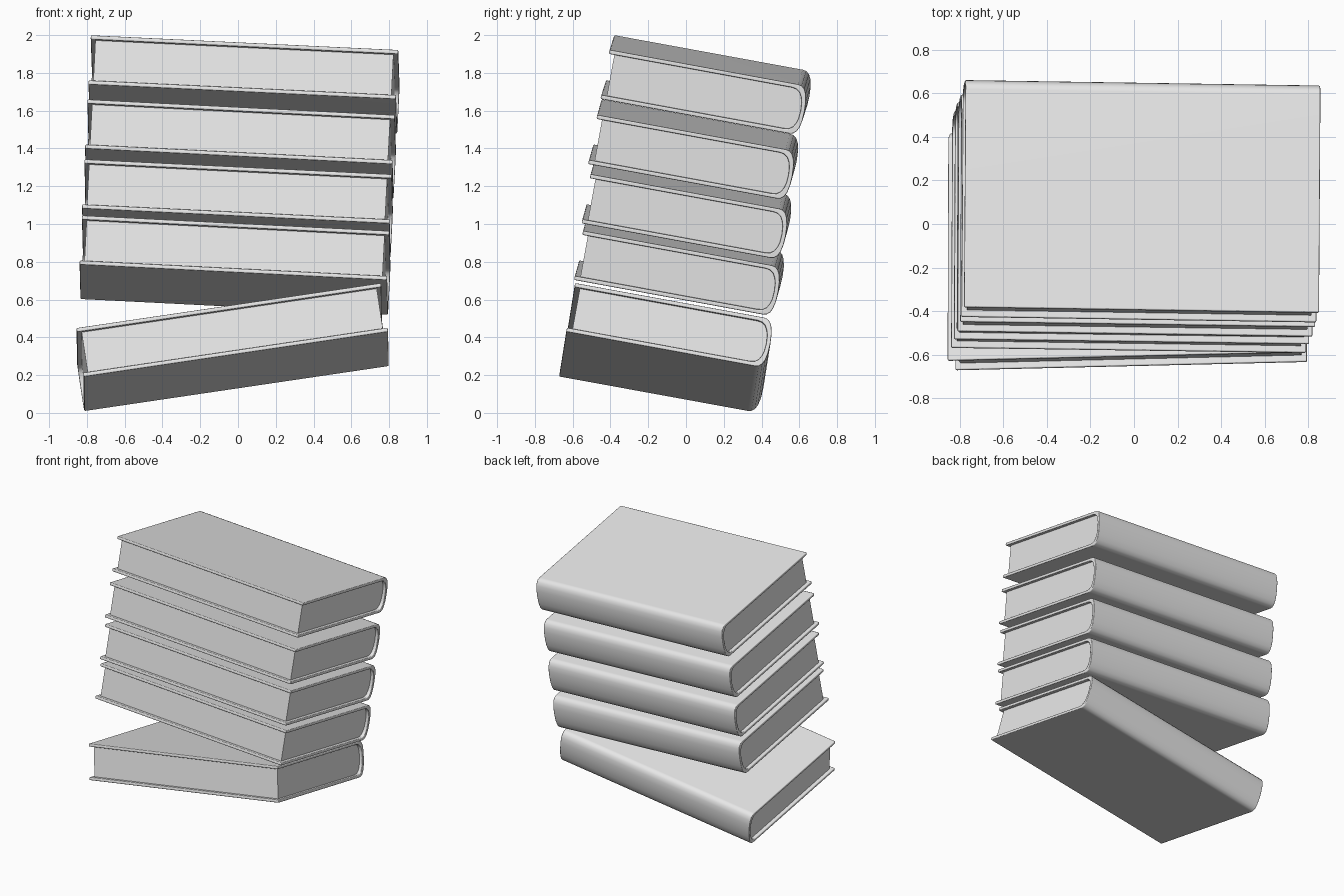
import bpy, bmesh, math
from mathutils import Vector, Matrix

if "Cube" in bpy.data.objects:
    bpy.data.objects.remove(bpy.data.objects["Cube"], do_unlink=True)

LENGTH, HALF, BOARD = 1.63, 0.1325, 0.022

grey = bpy.data.materials.new("plain_grey")
grey.use_nodes = True
grey.diffuse_color = (0.8, 0.8, 0.8, 1)
grey.node_tree.nodes["Principled BSDF"].inputs["Base Color"].default_value = (0.8, 0.8, 0.8, 1)


def mirrored(half):
    """Complete a side profile given from the top down to the middle."""
    return half + [(y, -z) for y, z in reversed(half) if z > 0]


def extruded(name, profile, length, bevel):
    """Extrude a (y, z) profile along x and round its hard edges."""
    bm = bmesh.new()
    face = bm.faces.new([bm.verts.new((-length / 2, y, z)) for y, z in profile])
    ext = bmesh.ops.extrude_face_region(bm, geom=[face], use_keep_orig=True)
    moved = [v for v in ext["geom"] if isinstance(v, bmesh.types.BMVert)]
    bmesh.ops.translate(bm, verts=moved, vec=(length, 0, 0))
    bmesh.ops.recalc_face_normals(bm, faces=bm.faces)
    if bevel:
        hard = [e for e in bm.edges if e.calc_face_angle(0) > math.radians(45)]
        bmesh.ops.bevel(bm, geom=hard, offset=bevel, segments=2, profile=0.5, affect='EDGES')
    mesh = bpy.data.meshes.new(name)
    bm.to_mesh(mesh)
    bm.free()
    mesh.materials.append(grey)
    return mesh


def add(name, mesh, matrix):
    obj = bpy.data.objects.new(name, mesh)
    bpy.context.collection.objects.link(obj)
    obj.matrix_world = matrix
    bpy.ops.object.select_all(action='DESELECT')
    obj.select_set(True)
    bpy.context.view_layer.objects.active = obj
    bpy.ops.object.shade_smooth_by_angle(angle=math.radians(50))
    obj.modifiers.new("even_shading", 'WEIGHTED_NORMAL').keep_sharp = True


# Rounded spine, outside and inside of the cover
outer = [(1.015, HALF), (1.035, HALF - 0.004), (1.052, HALF - 0.018),
         (1.064, HALF - 0.042), (1.072, HALF - 0.08), (1.075, 0)]
inner = [(0.985, HALF - BOARD), (1.01, HALF - 0.026), (1.03, HALF - 0.04),
         (1.042, HALF - 0.062), (1.05, HALF - 0.09), (1.053, 0)]

cover_profile = mirrored([(0, HALF)] + outer) + mirrored([(0, HALF - BOARD)] + inner)[::-1]
cover_mesh = extruded("book_cover", cover_profile, LENGTH, 0.006)
page_mesh = extruded("page_block", mirrored([(0.03, HALF - BOARD)] + inner), LENGTH - 0.05, 0)

# Left and right ends of each book's top front edge, from the top down
stack = [
    ((-0.78, -0.38, 2.0), (0.85, -0.405, 1.922)),
    ((-0.79, -0.447, 1.66), (0.825, -0.47, 1.578)),
    ((-0.807, -0.483, 1.343), (0.81, -0.505, 1.264)),
    ((-0.823, -0.522, 1.046), (0.80, -0.545, 0.964)),
    ((-0.855, -0.625, 0.45), (0.755, -0.587, 0.688)),
]
for number, (left, right) in enumerate(stack, 1):
    left, right = Vector(left), Vector(right)
    along = (right - left).normalized()
    back = Vector((0, 0.984, -0.18))
    back = (back - along * back.dot(along)).normalized()
    up = along.cross(back)
    centre = (left + right) / 2 - up * HALF
    matrix = Matrix.Translation(centre) @ Matrix((along, back, up)).transposed().to_4x4()
    add(f"book_{number}_cover", cover_mesh, matrix)
    add(f"book_{number}_pages", page_mesh, matrix)
